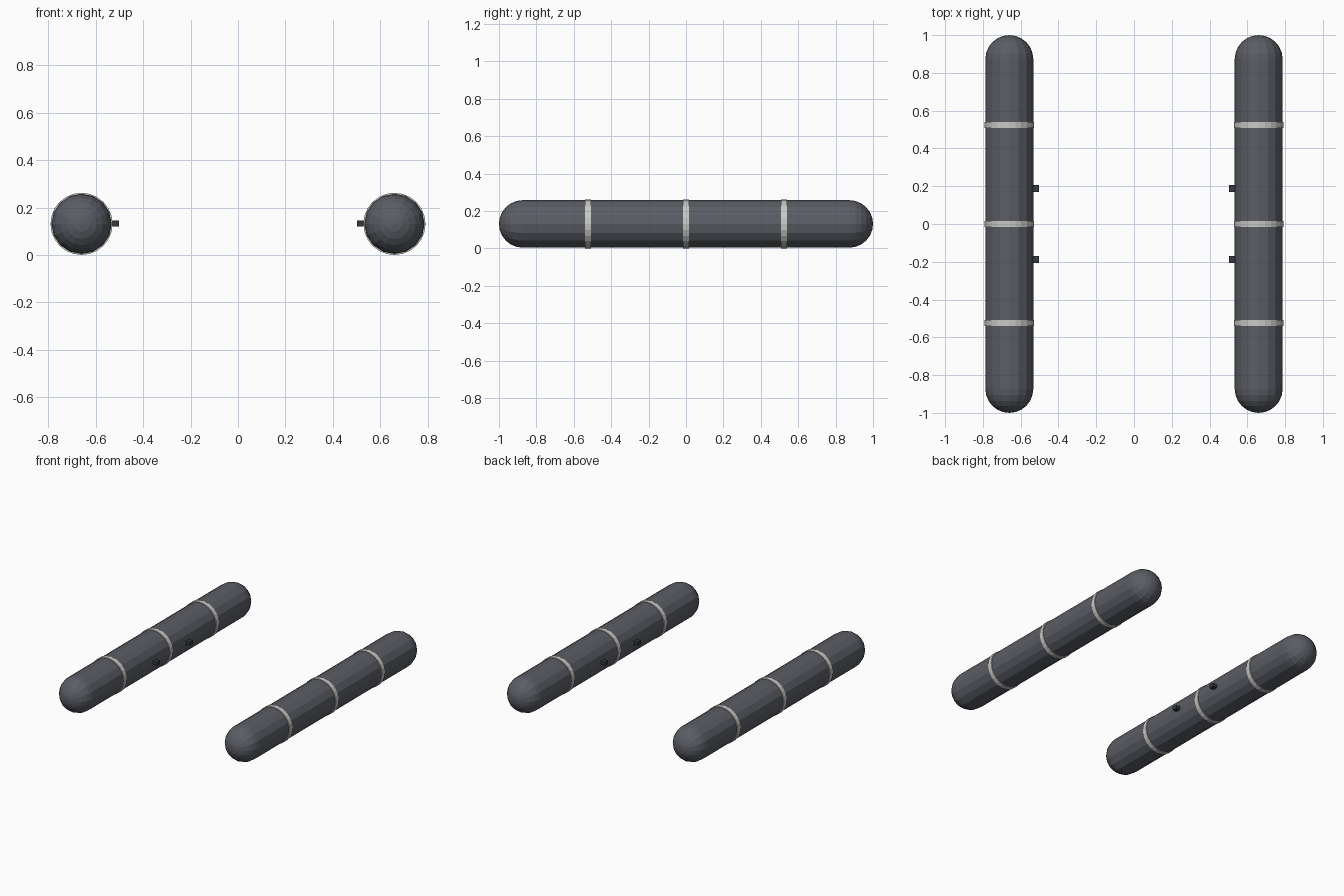
import bpy, bmesh, math

if "Cube" in bpy.data.objects:
    bpy.data.objects.remove(bpy.data.objects["Cube"])

CX, CZ, R = 0.66, 0.131, 0.127   # tube centre and radius


def material(name, rgb):
    m = bpy.data.materials.new(name)
    m.diffuse_color = (*rgb, 1)
    m.use_nodes = True
    m.node_tree.nodes["Principled BSDF"].inputs["Base Color"].default_value = m.diffuse_color
    return m


tube_grey = material("tube grey", (0.105, 0.11, 0.13))
band_grey = material("light band grey", (0.58, 0.58, 0.56))
lug_dark = material("dark lug grey", (0.035, 0.042, 0.046))


def finish(bm, name, loc, mat):
    bmesh.ops.remove_doubles(bm, verts=bm.verts, dist=1e-5)
    bmesh.ops.recalc_face_normals(bm, faces=bm.faces)
    me = bpy.data.meshes.new(name)
    bm.to_mesh(me)
    bm.free()
    ob = bpy.data.objects.new(name, me)
    ob.location = loc
    me.materials.append(mat)
    bpy.context.collection.objects.link(ob)
    return ob


def lathe(name, profile, sides, loc, mat):
    """Spin a (radius, y) profile around the y axis."""
    bm = bmesh.new()
    vs = [bm.verts.new((r, y, 0)) for r, y in profile]
    es = [bm.edges.new(p) for p in zip(vs, vs[1:])]
    bmesh.ops.spin(bm, geom=vs + es, cent=(0, 0, 0), axis=(0, 1, 0),
                   angle=2 * math.pi, steps=sides)
    return finish(bm, name, loc, mat)


# Capsule profile with round ends
STEPS = 6
arc = [(R * math.cos(a), 1 - R + R * math.sin(a))
       for a in (i * math.pi / 2 / STEPS for i in range(STEPS))] + [(0, 1)]
capsule = [(r, -y) for r, y in reversed(arc)] + arc

# Band profile: a thin closed loop around the tube
W = 0.016
band = [(0.12, -W), (CZ, -W), (CZ, W), (0.12, W)]

for side, s in (("left", -1), ("right", 1)):
    lathe(side + "_float_tube", capsule, 16, (s * CX, 0, CZ), tube_grey)
    for i, y in enumerate((-0.525, 0, 0.525)):
        lathe(f"{side}_band_{i + 1}", band, 24, (s * CX, y, CZ), band_grey)
    # Small mounting lugs on the inner side
    for tag, y in (("front", -0.187), ("back", 0.187)):
        bm = bmesh.new()
        bmesh.ops.create_cube(bm, size=1)
        bmesh.ops.scale(bm, vec=(0.05, 0.037, 0.025), verts=bm.verts)
        finish(bm, f"{side}_{tag}_lug", (s * 0.527, y, CZ + 0.001), lug_dark)
